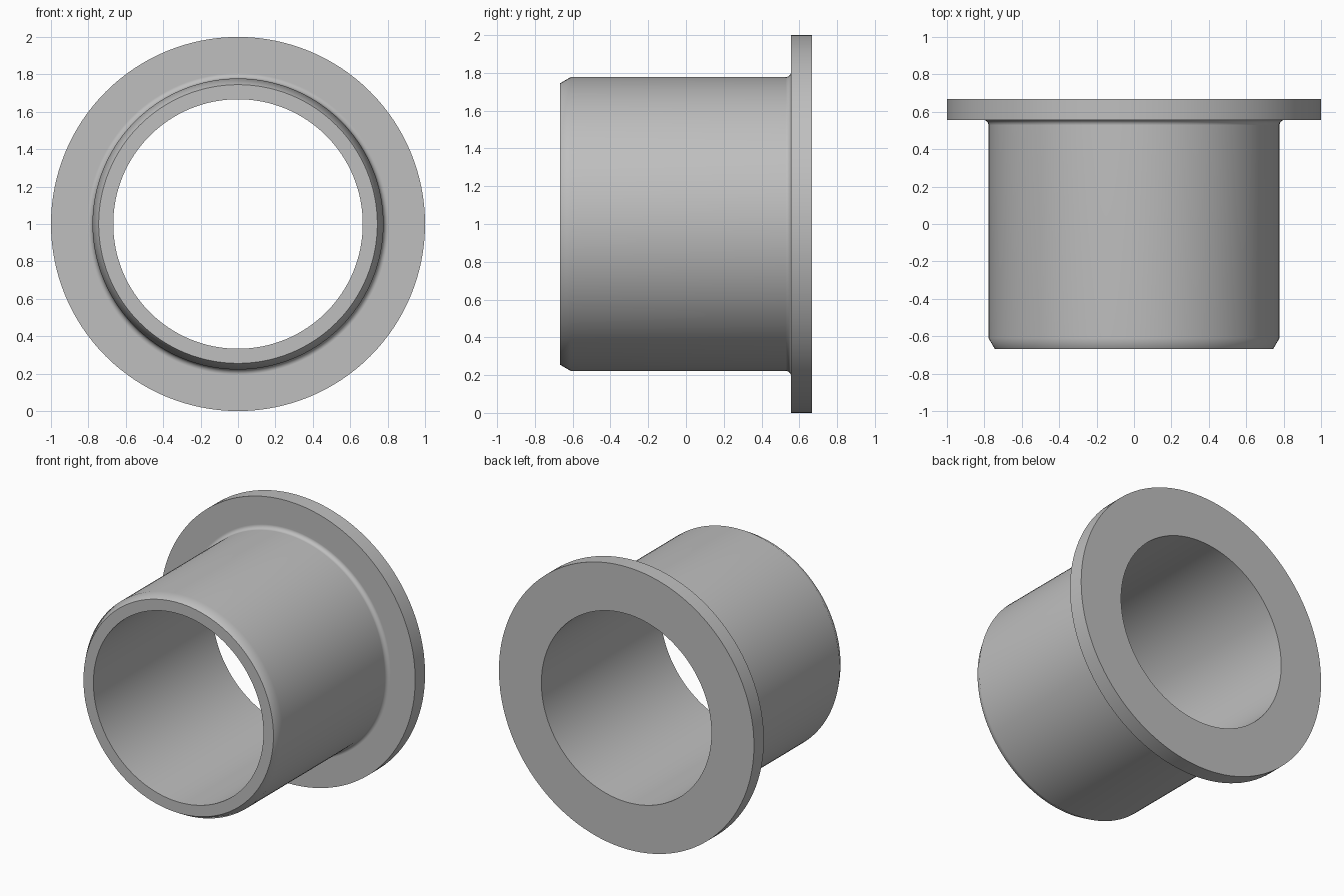
import bpy
import bmesh
import math

default = bpy.data.objects.get("Cube")
if default:
    bpy.data.objects.remove(default, do_unlink=True)

SEGMENTS = 128
BORE, SLEEVE, FLANGE = 0.667, 0.778, 1.0
FRONT, BACK, SHOULDER = -0.667, 0.667, 0.556
FILLET, FILLET_STEPS = 0.028, 6

# Steel material
steel = bpy.data.materials.new("satin grey")
steel.use_nodes = True
colour = (0.52, 0.52, 0.52, 1)
steel.diffuse_color = colour
steel.node_tree.nodes["Principled BSDF"].inputs["Base Color"].default_value = colour

# Closed wall profile (radius, y): bore, chamfered nose, sleeve, root fillet, flange
profile = [(BORE, BACK), (BORE, FRONT), (SLEEVE - 0.033, FRONT), (SLEEVE, FRONT + 0.057)]
for i in range(FILLET_STEPS + 1):
    a = math.pi / 2 * i / FILLET_STEPS
    profile.append((SLEEVE + FILLET * (1 - math.cos(a)),
                    SHOULDER - FILLET * (1 - math.sin(a))))
profile += [(FLANGE, SHOULDER), (FLANGE, BACK)]

# Revolve the profile around the y axis
bm = bmesh.new()
rings = []
for s in range(SEGMENTS):
    t = math.tau * s / SEGMENTS
    rings.append([bm.verts.new((r * math.cos(t), y, 1 + r * math.sin(t)))
                  for r, y in profile])
n = len(profile)
for s in range(SEGMENTS):
    a, b = rings[s], rings[(s + 1) % SEGMENTS]
    for i in range(n):
        j = (i + 1) % n
        bm.faces.new((a[i], a[j], b[j], b[i]))
bmesh.ops.recalc_face_normals(bm, faces=bm.faces)

mesh = bpy.data.meshes.new("flanged_bushing")
bm.to_mesh(mesh)
bm.free()
mesh.materials.append(steel)
bushing = bpy.data.objects.new("flanged_bushing", mesh)
bpy.context.collection.objects.link(bushing)

# Smooth round walls, crisp rims
bpy.ops.object.select_all(action="DESELECT")
bushing.select_set(True)
bpy.context.view_layer.objects.active = bushing
bpy.ops.object.shade_smooth_by_angle(angle=math.radians(35))
weighted = bushing.modifiers.new("weighted_normals", "WEIGHTED_NORMAL")
weighted.keep_sharp = True
